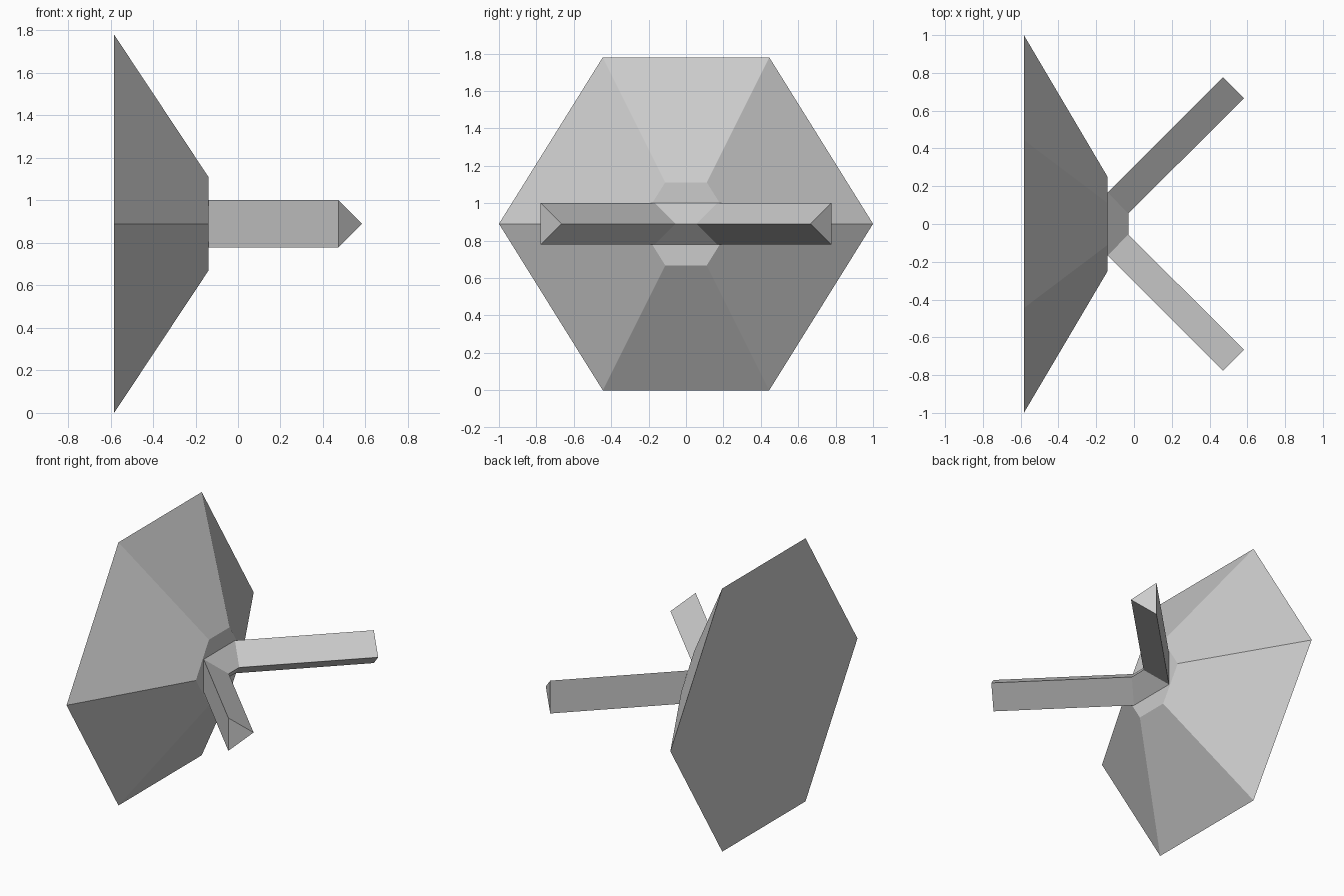
import bpy, bmesh

if "Cube" in bpy.data.objects:
    bpy.data.objects.remove(bpy.data.objects["Cube"])

MID_Z = 0.89


def loft(name, rings, open_faces=()):
    """Join rings of points with quads, cap both ends; open_faces = (ring, side) to skip."""
    bm = bmesh.new()
    loops = [[bm.verts.new(p) for p in ring] for ring in rings]
    n = len(loops[0])
    for r, (a, b) in enumerate(zip(loops, loops[1:])):
        for i in range(n):
            if (r, i) not in open_faces:
                j = (i + 1) % n
                bm.faces.new((a[i], a[j], b[j], b[i]))
    bm.faces.new(loops[0])
    bm.faces.new(loops[-1])
    bmesh.ops.recalc_face_normals(bm, faces=bm.faces)
    mesh = bpy.data.meshes.new(name)
    bm.to_mesh(mesh)
    bm.free()
    obj = bpy.data.objects.new(name, mesh)
    bpy.context.collection.objects.link(obj)
    return obj


def hexagon(x, tip, flat, half_height):
    shape = [(1, 0), (0, 1), (0, 1), (-1, 0), (0, -1), (0, -1)]
    sides = [tip, flat, -flat, -tip, -flat, flat]
    return [(x, y, MID_Z + s[1] * half_height) for y, s in zip(sides, shape)]


# Hexagonal flared body, wide at the back
loft("flared_body", [hexagon(-0.583, 1.0, 0.445, 0.89),
                     hexagon(-0.14, 0.25, 0.111, 0.222)])


def triangle(back, ridge):
    """Triangular section: upright back edge and a front ridge."""
    return [(*back, MID_Z - 0.111), (*back, MID_Z + 0.111), (*ridge, MID_Z)]


# Forked arms: one triangular bar bent across the small end of the body
path = [((0.472, 0.777), (0.583, 0.666)), ((-0.14, 0.167), (-0.03, 0.056))]
path += [tuple((x, -y) for x, y in pair) for pair in reversed(path)]
loft("forked_arms", [triangle(*pair) for pair in path], open_faces={(1, 0)})
